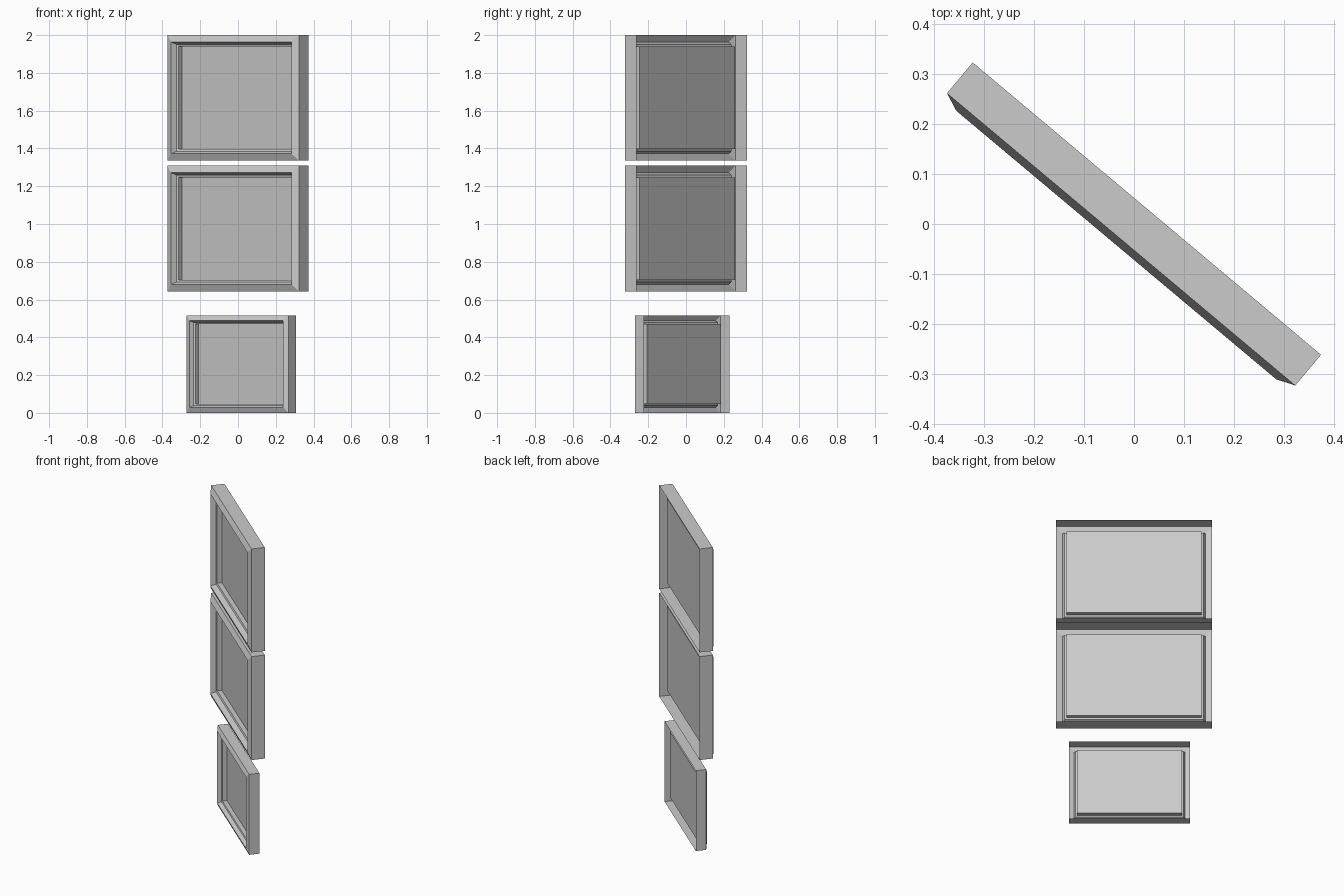
import bpy, bmesh
from math import radians

if "Cube" in bpy.data.objects:
    bpy.data.objects.remove(bpy.data.objects["Cube"])

ANGLE = radians(-40)

# frame cross-section: (inset from outer edge, depth; negative = forward)
PROFILE = [(0, 0.04), (0, -0.04), (0.037, -0.055), (0.050, -0.024),
           (0.061, -0.020), (0.061, 0.008)]


def ring(bm, w, h, inset, depth):
    x, z = w / 2 - inset, h / 2 - inset
    return [bm.verts.new((sx * x, depth, sz * z))
            for sx, sz in ((-1, -1), (1, -1), (1, 1), (-1, 1))]


def finish(bm, name, loc, scale):
    mesh = bpy.data.meshes.new(name)
    bm.to_mesh(mesh)
    bm.free()
    ob = bpy.data.objects.new(name, mesh)
    ob.location = loc
    ob.rotation_euler.z = ANGLE
    ob.scale = (scale,) * 3
    bpy.context.collection.objects.link(ob)


def picture(name, w, h, loc, scale=1.0, panel_shift=0.0):
    profile = PROFILE[:-1] + [(PROFILE[-1][0], PROFILE[-1][1] + panel_shift)]

    # mitred moulding, open at the back
    bm = bmesh.new()
    rings = [ring(bm, w, h, *p) for p in profile]
    for a, b in zip(rings, rings[1:]):
        for i in range(4):
            j = (i + 1) % 4
            bm.faces.new((a[i], a[j], b[j], b[i]))
    finish(bm, name + "_frame", loc, scale)

    # recessed flat panel
    bm = bmesh.new()
    bm.faces.new(ring(bm, w, h, *profile[-1]))
    finish(bm, name + "_panel", loc, scale)


# two large frames above a smaller one
W, H = 0.908, 0.665
picture("top", W, H, (0, 0, 2 - H / 2))
picture("middle", W, H, (0, 0, 0.976))
S = 0.777
picture("bottom", W, H, (0.018, -0.019, H * S / 2), S, 0.006)
